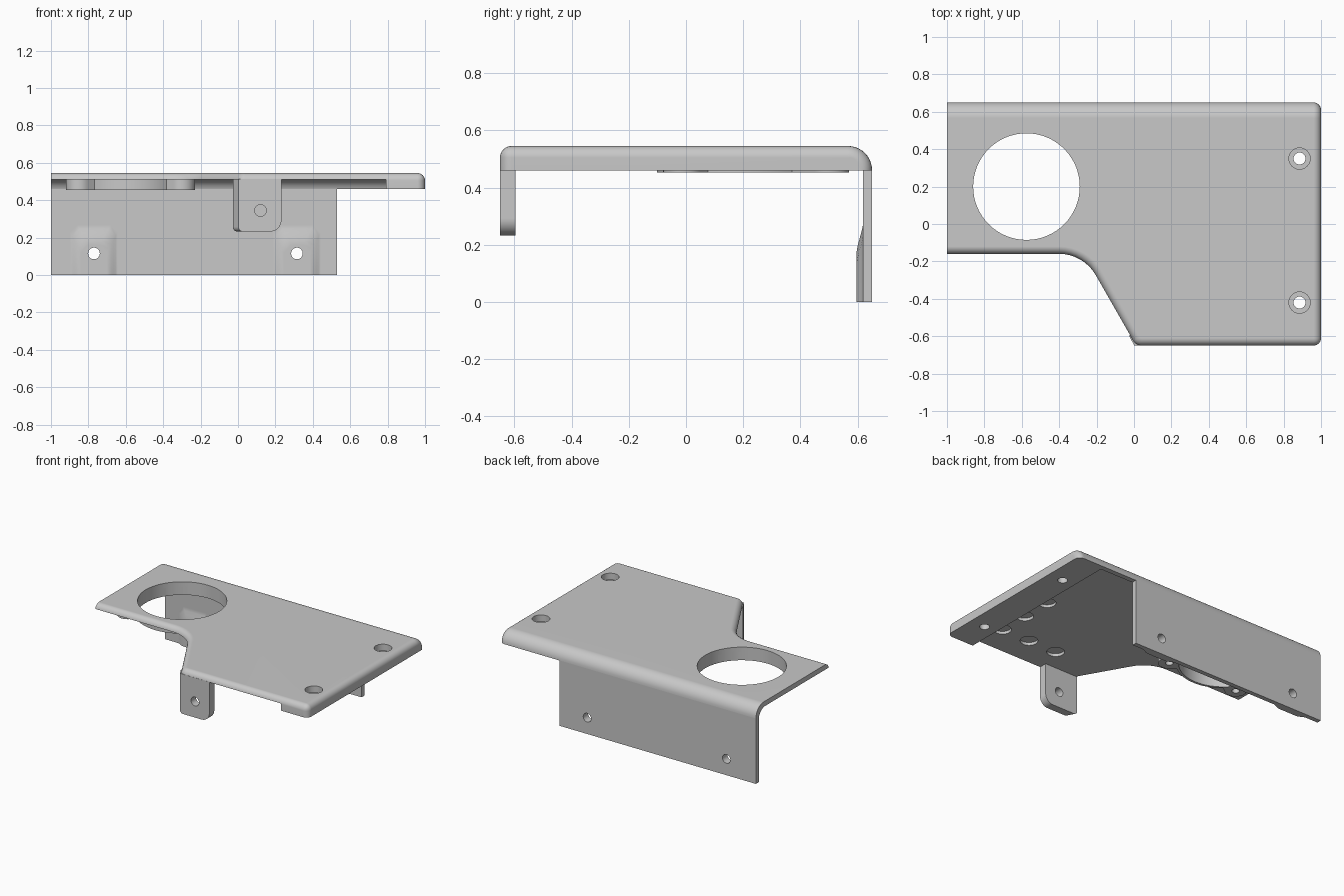
import bpy, bmesh, math
from mathutils import Vector

if "Cube" in bpy.data.objects:
    bpy.data.objects.remove(bpy.data.objects["Cube"])

GREY = (0.58, 0.58, 0.58, 1)
grey = bpy.data.materials.new("matte grey")
grey.use_nodes = True
grey.diffuse_color = GREY
grey.node_tree.nodes["Principled BSDF"].inputs["Base Color"].default_value = GREY

TOP, UNDER, LIP = 0.545, 0.51, 0.46
HOLE = Vector((-0.575, 0.2))


def finish(bm, name):
    bmesh.ops.recalc_face_normals(bm, faces=bm.faces)
    mesh = bpy.data.meshes.new(name)
    bm.to_mesh(mesh)
    bm.free()
    mesh.materials.append(grey)
    ob = bpy.data.objects.new(name, mesh)
    bpy.context.collection.objects.link(ob)
    return ob


def fillet(corners, steps=8):
    """Round each (x, y, radius) corner of a closed outline."""
    pts = []
    for i, (x, y, r) in enumerate(corners):
        p = Vector((x, y))
        if r == 0:
            pts.append(p)
            continue
        a = (Vector(corners[i - 1][:2]) - p).normalized()
        b = (Vector(corners[(i + 1) % len(corners)][:2]) - p).normalized()
        half = math.acos(a.dot(b)) / 2
        c = p + (a + b).normalized() * r / math.sin(half)
        t1, t2 = (p + d * r / math.tan(half) - c for d in (a, b))
        start = math.atan2(t1.y, t1.x)
        turn = math.remainder(math.atan2(t2.y, t2.x) - start, 2 * math.pi)
        for k in range(steps + 1):
            ang = start + turn * k / steps
            pts.append(c + r * Vector((math.cos(ang), math.sin(ang))))
    return pts


def prism(pts, axis, lo, hi):
    """Extrude a flat outline along an axis, from lo to hi."""
    place = {"x": lambda p, d: (d, p[0], p[1]),
             "y": lambda p, d: (p[0], d, p[1]),
             "z": lambda p, d: (p[0], p[1], d)}[axis]
    bm = bmesh.new()
    face = bm.faces.new([bm.verts.new(place(p, lo)) for p in pts])
    ext = bmesh.ops.extrude_face_region(bm, geom=[face])["geom"]
    shift = Vector(place((0, 0), hi - lo))
    bmesh.ops.translate(bm, vec=shift, verts=[v for v in ext if isinstance(v, bmesh.types.BMVert)])
    bmesh.ops.recalc_face_normals(bm, faces=bm.faces)
    return bm


def disc(axis, u, v, r, lo, hi, n=32):
    ring = [(u + r * math.cos(2 * math.pi * k / n), v + r * math.sin(2 * math.pi * k / n)) for k in range(n)]
    return finish(prism(ring, axis, lo, hi), "helper_disc")


def combine(ob, others, how="DIFFERENCE"):
    """Apply each helper solid to the part, then remove the helper."""
    for other in others:
        mod = ob.modifiers.new("cut", "BOOLEAN")
        mod.operation, mod.object, mod.solver = how, other, "EXACT"
        bpy.context.view_layer.objects.active = ob
        bpy.ops.object.modifier_apply(modifier=mod.name)
        bpy.data.objects.remove(other)


# Top plate: outline, wide rear bend, small rounding on front and end
bm = prism(fillet([(-1, 0.65, 0), (-1, -0.16, 0), (-0.27, -0.16, 0.225),
                   (0.01, -0.65, 0.05), (1, -0.65, 0), (1, 0.65, 0)]), "z", LIP, TOP)
rear = [e for e in bm.edges if all(v.co.y > 0.64 and v.co.z > TOP - 0.01 for v in e.verts)]
bmesh.ops.bevel(bm, geom=rear, offset=0.084, segments=10, profile=0.5, affect="EDGES")
bm.normal_update()


def rounded_edge(e):
    if len(e.link_faces) != 2:
        return False
    a, b = (f.normal for f in e.link_faces)
    if a.x > 0.99 or b.x > 0.99:
        return min(a.z, b.z) > -0.9
    return (max(a.z, b.z) > 0.99 and abs(min(a.z, b.z)) < 0.01
            and min(a.x, b.x) > -0.99)


bmesh.ops.bevel(bm, geom=[e for e in bm.edges if rounded_edge(e)], offset=0.04,
                segments=6, profile=0.5, affect="EDGES", clamp_overlap=False)
plate = finish(bm, "top_plate")

# Hollow underside, leaving the end bar and the rear lip
pocket = fillet([(-1, 0.3, 0), (0.618, 0.3, 0), (0.618, UNDER, 0.07), (-1, UNDER, 0)])
combine(plate, [finish(prism(pocket, "x", -1.2, 0.79), "helper_pocket")])
cuts = [disc("z", *HOLE, 0.285, 0.3, 0.7, 64)]
for y in (0.35, -0.42):
    cuts += [disc("z", 0.885, y, 0.032, 0.3, 0.7), disc("z", 0.885, y, 0.057, 0.5, 0.7)]
# Shallow round recesses under the plate
for x, y in ((0.72, 0), (0.72, -0.22), (0.72, -0.44), (0.5, -0.44), (0.28, -0.44)):
    cuts.append(disc("z", x, y, 0.057, 0.45, 0.53))
combine(plate, cuts)

# Collar below the large opening, with four screw lugs
collar = disc("z", *HOLE, 0.302, 0.453, 0.515, 64)
collar.name = "opening_collar"
lugs, holes = [], []
for side in (-1, 1):
    for dy in (-0.21, 0.3):
        arm = Vector((side * 0.275, dy))
        lug = HOLE + arm
        across = arm.orthogonal().normalized() * 0.0695
        root = HOLE + arm.normalized() * 0.25
        web = [root - across, root + across, lug + across, lug - across]
        lugs += [disc("z", *lug, 0.07, 0.453, 0.515), finish(prism(web, "z", 0.453, 0.515), "helper_web")]
        holes.append(disc("z", *lug, 0.025, 0.44, 0.508, 16))
combine(collar, lugs, "UNION")
combine(collar, holes + [disc("z", *HOLE, 0.285, 0.3, 0.7, 64)])

# Rear flange with two tapered pads around its screw holes
flange = finish(prism([(-1, 0), (0.53, 0), (0.53, LIP), (-1, LIP)], "y", 0.618, 0.65), "rear_flange")
screws = (-0.77, 0.315)
pads = []
for x in screws:
    bm = bmesh.new()
    rows = []
    for k in range(7):
        t = k / 6
        ease = t * t * (3 - 2 * t)
        w, h, y = 0.07 + 0.07 * t, 0.16 + 0.13 * t, 0.595 + 0.025 * ease
        rows.append([bm.verts.new((x + dx, y, z)) for dx, z in
                     ((-w, 0), (-w, h - 0.04), (-w + 0.04, h), (w - 0.04, h), (w, h - 0.04), (w, 0))])
    rows.append([bm.verts.new((v.co.x, 0.63, v.co.z)) for v in rows[-1]])
    for a, b in zip(rows, rows[1:]):
        for i in range(6):
            j = (i + 1) % 6
            bm.faces.new((a[i], a[j], b[j], b[i]))
    bm.faces.new(rows[0])
    bm.faces.new(rows[-1])
    pads.append(finish(bm, "helper_pad"))
combine(flange, pads, "UNION")
combine(flange, [disc("y", x, 0.115, 0.031, 0.5, 0.8) for x in screws])

# Front tab, its left side following the slanted plate edge
bm = prism(fillet([(-0.028, 0.232, 0.025), (0.232, 0.232, 0.06), (0.232, 0.512, 0), (-0.028, 0.512, 0)]),
           "y", -0.65, -0.595)
for v in bm.verts:
    if v.co.x < 0.05 and v.co.y < -0.62:
        v.co.x += 0.03
tab = finish(bm, "front_tab")
combine(tab, [disc("y", 0.12, 0.345, 0.031, -0.8, -0.5)])

# Smooth the curved faces, keep edges crisp and flats flat
for ob in (plate, collar, flange, tab):
    bpy.ops.object.select_all(action="DESELECT")
    ob.select_set(True)
    bpy.context.view_layer.objects.active = ob
    bpy.ops.object.shade_smooth_by_angle(angle=math.radians(30))
    ob.modifiers.new("flat faces", "WEIGHTED_NORMAL").keep_sharp = True
